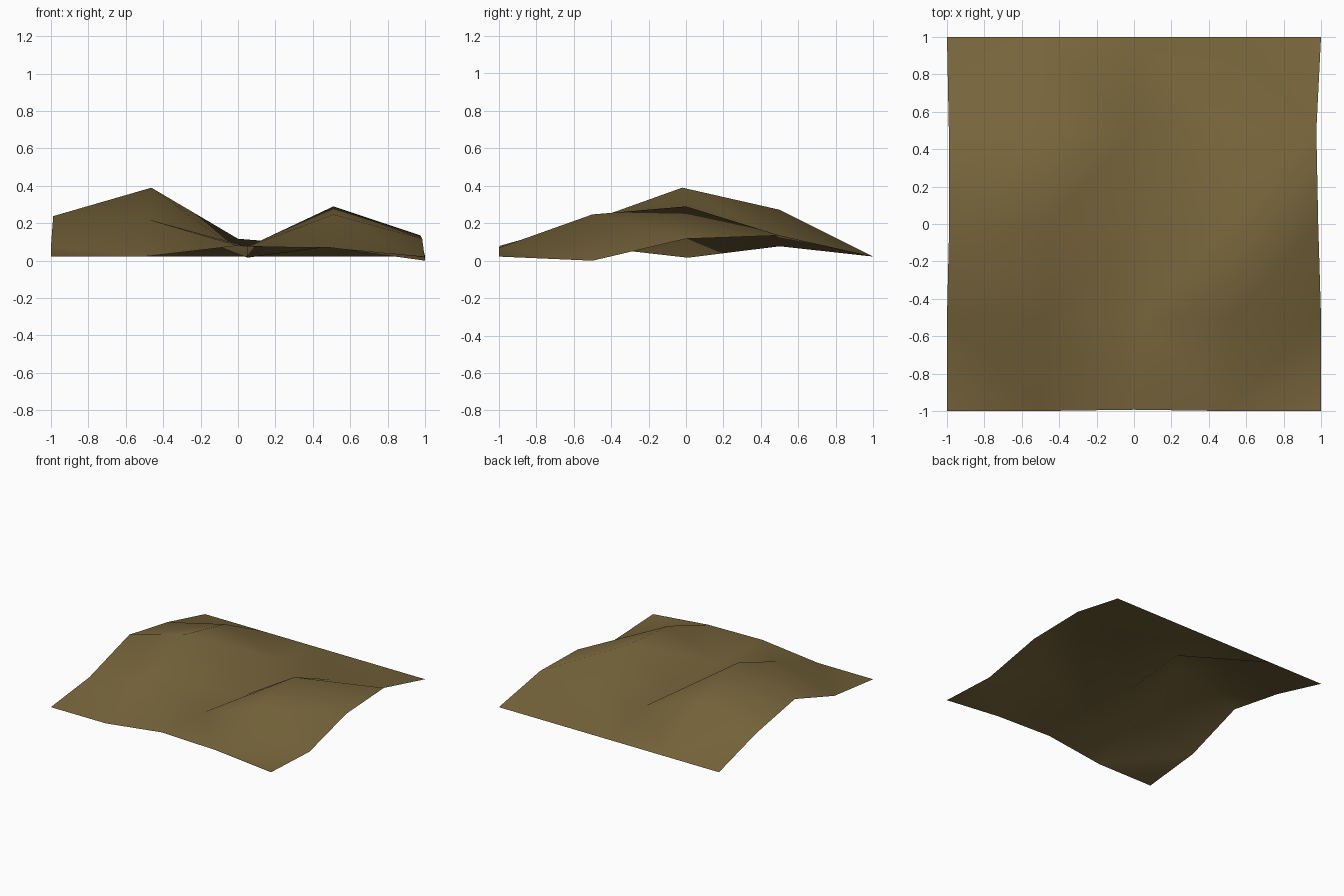
import bpy, bmesh

if "Cube" in bpy.data.objects:
    bpy.data.objects.remove(bpy.data.objects["Cube"])

# Terrain heights: rows run front (y=-1) to back (y=1), columns left to right
HEIGHTS = [
    [0.022, 0.022, 0.080, 0.069, 0.022],
    [0.077, 0.218, 0.074, 0.247, 0.000],
    [0.238, 0.390, 0.016, 0.290, 0.117],
    [0.150, 0.272, 0.117, 0.077, 0.135],
    [0.022, 0.022, 0.022, 0.022, 0.022],
]
# Small sideways shifts (column, row): (dx, dy)
SHIFT = {
    (1, 1): (0.03, 0.0), (1, 2): (0.037, -0.02), (1, 3): (0.03, 0.0),
    (2, 1): (0.05, 0.0), (2, 2): (0.05, 0.01), (2, 0): (0.0, 0.007),
    (3, 1): (0.01, 0.0), (3, 2): (0.01, 0.0), (0, 2): (0.012, 0.0),
    (0, 3): (0.01, 0.0), (4, 2): (-0.015, 0.0), (4, 3): (-0.025, 0.0),
}

soil = bpy.data.materials.new("earth_brown")
soil.diffuse_color = (0.188, 0.133, 0.045, 1.0)
soil.use_nodes = True
soil.node_tree.nodes["Principled BSDF"].inputs["Base Color"].default_value = soil.diffuse_color

# Ground patch: a single-sided sheet
bm = bmesh.new()
grid = []
for r, row in enumerate(HEIGHTS):
    line = []
    for c, z in enumerate(row):
        dx, dy = SHIFT.get((c, r), (0.0, 0.0))
        line.append(bm.verts.new((-1 + c / 2 + dx, -1 + r / 2 + dy, z)))
    grid.append(line)

# Each cell is split along its shorter diagonal
for r in range(4):
    for c in range(4):
        a, b = grid[r][c], grid[r][c + 1]
        d, e = grid[r + 1][c], grid[r + 1][c + 1]
        rising = (a.co - e.co).length < (b.co - d.co).length
        if rising or (c, r) == (3, 2):
            tris = ((a, b, e), (a, e, d))
        else:
            tris = ((a, b, d), (b, e, d))
        for t in tris:
            bm.faces.new(t).smooth = True

mesh = bpy.data.meshes.new("ground_patch")
bm.to_mesh(mesh)
bm.free()
mesh.materials.append(soil)
bpy.context.collection.objects.link(bpy.data.objects.new("ground_patch", mesh))
